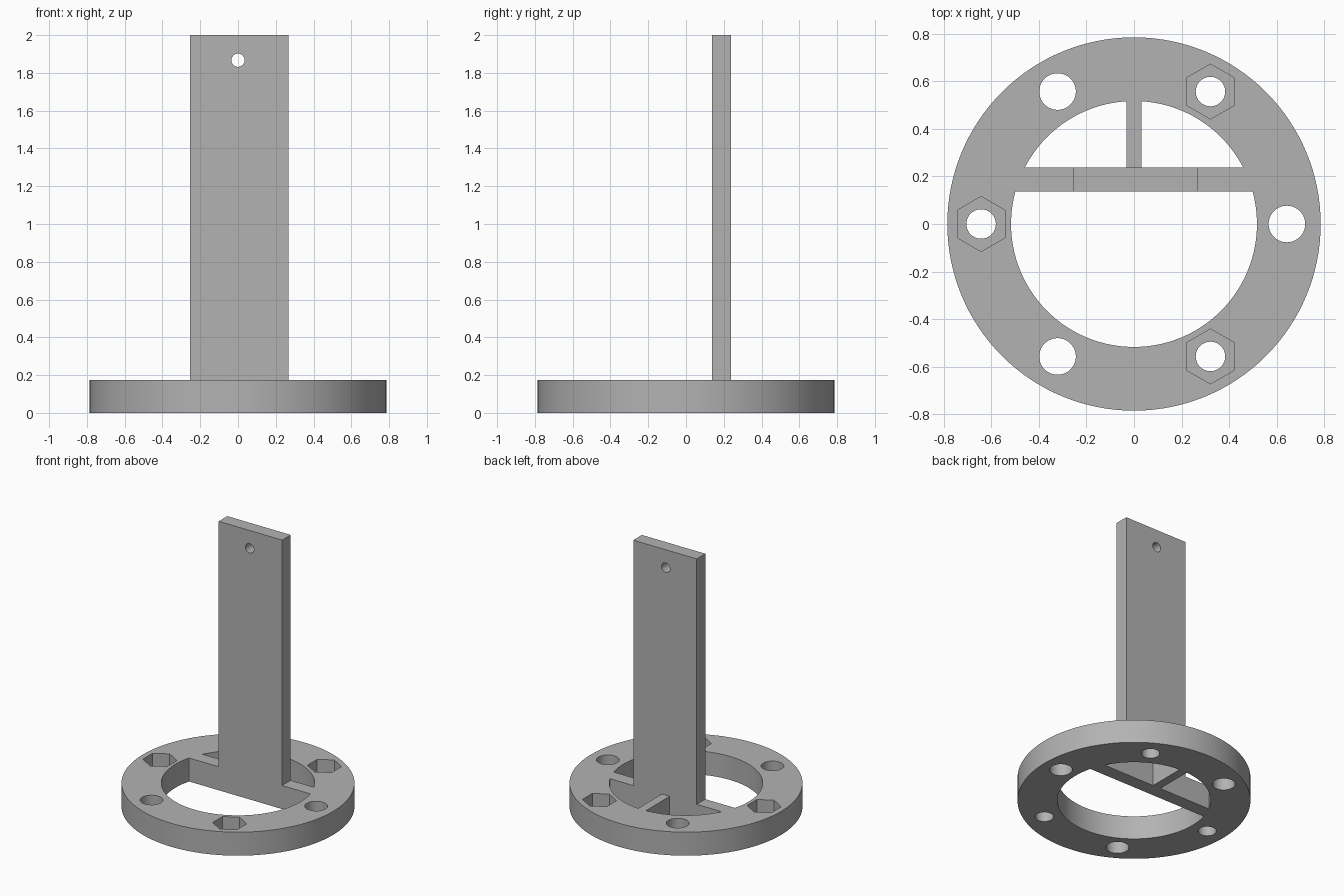
import bpy
import bmesh
import math
from mathutils import Matrix

cube = bpy.data.objects.get("Cube")
if cube:
    bpy.data.objects.remove(cube, do_unlink=True)

R_OUT, R_IN, BASE_H = 0.785, 0.517, 0.175
BAR_Y0, BAR_Y1, RIB = 0.137, 0.238, 0.032
BOLT_R, HOLE_R, NUT_HOLE_R, NUT_R = 0.643, 0.077, 0.062, 0.1155
NUT_FLOOR = 0.075

grey = bpy.data.materials.new("plain grey")
grey.use_nodes = True
grey.diffuse_color = (0.45, 0.45, 0.45, 1)
grey.node_tree.nodes["Principled BSDF"].inputs["Base Color"].default_value = (0.45, 0.45, 0.45, 1)


def arc(radius, a0, a1, n):
    """Points on an arc, both ends included."""
    return [(radius * math.cos(a0 + (a1 - a0) * i / n),
             radius * math.sin(a0 + (a1 - a0) * i / n)) for i in range(n + 1)]


def ngon(radius, n, cx=0.0, cy=0.0, start=0.0):
    return [(cx + x, cy + y) for x, y in arc(radius, start, start + math.tau, n)[:-1]]


def prism(name, points, z0, z1, matrix=None):
    """Extrude a flat counter-clockwise outline from z0 to z1."""
    bm = bmesh.new()
    face = bm.faces.new([bm.verts.new((x, y, z0)) for x, y in points])
    top = bmesh.ops.extrude_face_region(bm, geom=[face])["geom"]
    bmesh.ops.translate(bm, vec=(0, 0, z1 - z0),
                        verts=[g for g in top if isinstance(g, bmesh.types.BMVert)])
    if matrix:
        bm.transform(matrix)
    bmesh.ops.recalc_face_normals(bm, faces=bm.faces)
    mesh = bpy.data.meshes.new(name)
    bm.to_mesh(mesh)
    bm.free()
    mesh.materials.append(grey)
    obj = bpy.data.objects.new(name, mesh)
    bpy.context.collection.objects.link(obj)
    return obj


def finish(obj, cutters):
    """Cut the openings, drop the cutters and smooth the round walls."""
    bpy.ops.object.select_all(action='DESELECT')
    obj.select_set(True)
    bpy.context.view_layer.objects.active = obj
    for cutter in cutters:
        cutter.hide_render = True
        mod = obj.modifiers.new("cut", 'BOOLEAN')
        mod.operation = 'DIFFERENCE'
        mod.solver = 'EXACT'
        mod.object = cutter
        bpy.ops.object.modifier_apply(modifier=mod.name)
        bpy.data.objects.remove(cutter, do_unlink=True)
    bpy.ops.object.shade_smooth_by_angle(angle=math.radians(30))


# Round base: the openings leave a ring, a crossbar and a short rib
base = prism("ring_base", ngon(R_OUT, 128), 0, BASE_H)
LO, HI = -0.1, BASE_H + 0.1
a_front = math.asin(BAR_Y0 / R_IN)
a_back = math.asin(BAR_Y1 / R_IN)
a_rib = math.acos(RIB / R_IN)
back_right = arc(R_IN, a_back, a_rib, 24) + [(RIB, BAR_Y1)]
cutters = [
    prism("front_opening", arc(R_IN, -math.pi - a_front, a_front, 80), LO, HI),
    prism("back_opening", back_right, LO, HI),
    prism("back_opening", [(-x, y) for x, y in reversed(back_right)], LO, HI),
]

# Six bolt holes, every second one with a hexagonal nut pocket
for i in range(6):
    a = math.radians(60 * i)
    cx, cy = BOLT_R * math.cos(a), BOLT_R * math.sin(a)
    pocket = i % 2 == 1
    cutters.append(prism("bolt_hole", ngon(NUT_HOLE_R if pocket else HOLE_R, 40, cx, cy), LO, HI))
    if pocket:
        cutters.append(prism("nut_pocket", ngon(NUT_R, 6, cx, cy, math.pi / 6), NUT_FLOOR, HI))
finish(base, cutters)

# Upright plate on the crossbar, with a small hole near the top
post = prism("upright_plate",
             [(-0.255, BAR_Y0), (0.267, BAR_Y0), (0.267, BAR_Y1), (-0.255, BAR_Y1)], BASE_H, 2.0)
through = Matrix.Translation((0, 0, 1.867)) @ Matrix.Rotation(math.pi / 2, 4, 'X')
finish(post, [prism("plate_hole", ngon(0.035, 32), -1, 1, through)])
